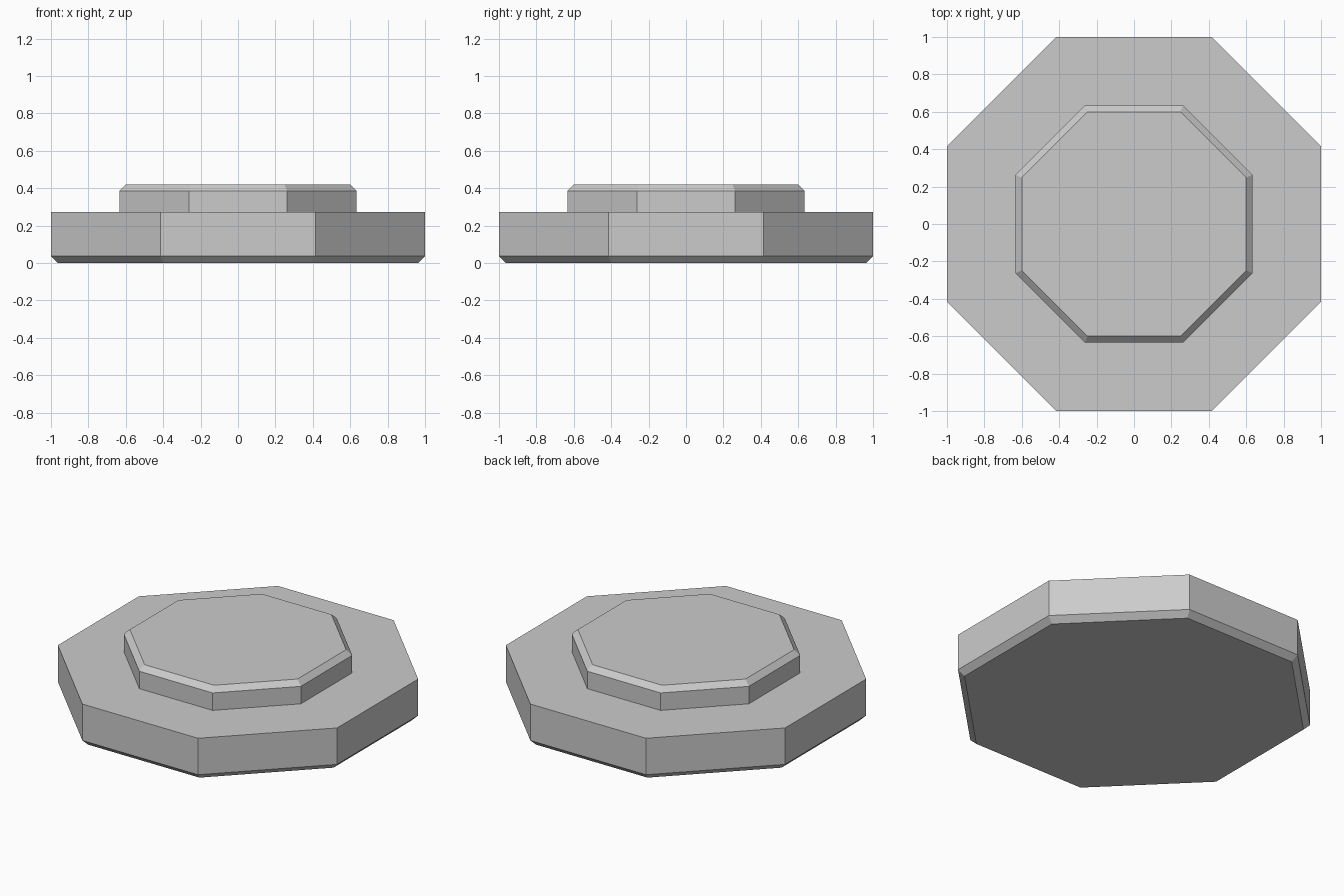
import bpy
import bmesh
from math import cos, pi, sin

SIDES = 8

cube = bpy.data.objects.get("Cube")
if cube:
    bpy.data.objects.remove(cube, do_unlink=True)

grey = bpy.data.materials.new("plain grey")
grey.use_nodes = True
colour = (0.6, 0.6, 0.6, 1)
grey.diffuse_color = colour
grey.node_tree.nodes["Principled BSDF"].inputs["Base Color"].default_value = colour


def octagon_solid(name, profile):
    """Stack octagonal rings from (flat-side radius, height) pairs and cap both ends."""
    bm = bmesh.new()
    rings = []
    for apothem, z in profile:
        r = apothem / cos(pi / SIDES)
        angles = [(i + 0.5) * 2 * pi / SIDES for i in range(SIDES)]
        rings.append([bm.verts.new((r * cos(a), r * sin(a), z)) for a in angles])
    for low, high in zip(rings, rings[1:]):
        for i in range(SIDES):
            j = (i + 1) % SIDES
            bm.faces.new((low[i], low[j], high[j], high[i]))
    bm.faces.new(rings[0][::-1])
    bm.faces.new(rings[-1])
    mesh = bpy.data.meshes.new(name)
    bm.to_mesh(mesh)
    bm.free()
    mesh.materials.append(grey)
    obj = bpy.data.objects.new(name, mesh)
    bpy.context.collection.objects.link(obj)
    return obj


# Wide base with a chamfered lower edge
octagon_solid("base_plate", [(0.963, 0), (1, 0.037), (1, 0.273)])

# Smaller raised step with a chamfered upper edge
octagon_solid("raised_step", [(0.634, 0.273), (0.634, 0.386), (0.6, 0.419)])
